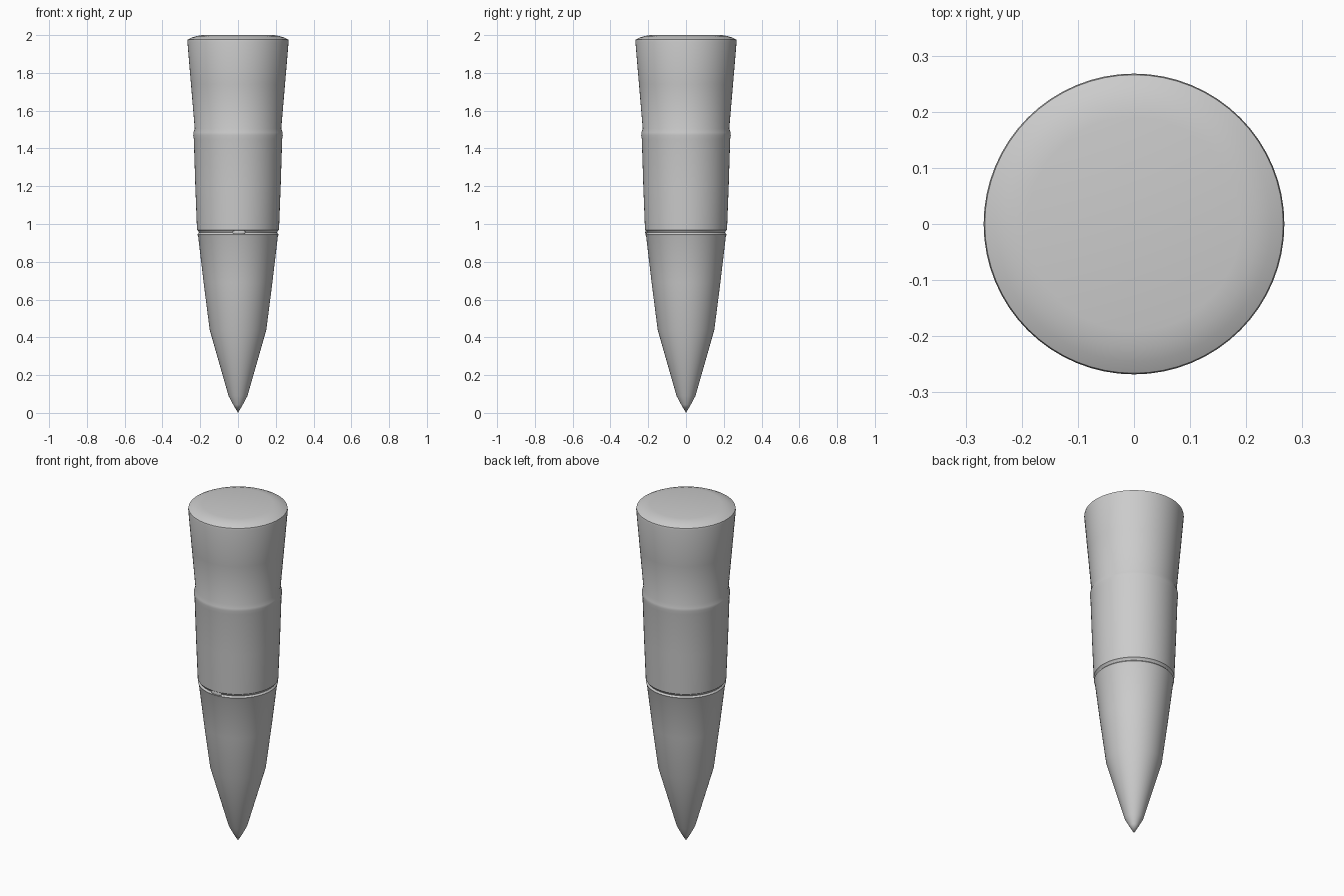
import bpy, bmesh, math

if "Cube" in bpy.data.objects:
    bpy.data.objects.remove(bpy.data.objects["Cube"])

SEGMENTS = 64


def lathe(name, profile):
    """Spin a (radius, z) profile around z; zero radius makes a pole."""
    bm = bmesh.new()
    rings = []
    for r, z in profile:
        if r == 0:
            rings.append([bm.verts.new((0, 0, z))] * SEGMENTS)
        else:
            rings.append([bm.verts.new((r * math.cos(2 * math.pi * i / SEGMENTS),
                                        r * math.sin(2 * math.pi * i / SEGMENTS), z))
                          for i in range(SEGMENTS)])
    for low, high in zip(rings, rings[1:]):
        for i in range(SEGMENTS):
            j = (i + 1) % SEGMENTS
            bm.faces.new(dict.fromkeys((low[i], low[j], high[j], high[i])))
    bmesh.ops.recalc_face_normals(bm, faces=bm.faces)
    mesh = bpy.data.meshes.new(name)
    bm.to_mesh(mesh)
    bm.free()
    obj = bpy.data.objects.new(name, mesh)
    bpy.context.collection.objects.link(obj)
    return obj


def smooth(obj, angle):
    bpy.ops.object.select_all(action='DESELECT')
    obj.select_set(True)
    bpy.context.view_layer.objects.active = obj
    bpy.ops.object.shade_smooth_by_angle(angle=math.radians(angle))


# Pointed stake: tip, lower taper, grooved joint, middle, raised shoulder, head
stake = lathe("stake_body", [
    (0, 0), (0.025, 0.043), (0.05, 0.09), (0.15, 0.44), (0.182, 0.69),
    (0.211, 0.935), (0.215, 0.945), (0.207, 0.954), (0.21, 0.962), (0.217, 0.968),
    (0.226, 1.2), (0.234, 1.45), (0.237, 1.47), (0.236, 1.485), (0.229, 1.505),
    (0.249, 1.74), (0.268, 1.965), (0.266, 1.976), (0.245, 1.987),
    (0.22, 1.995), (0.19, 2.0), (0, 2.0),
])
smooth(stake, 40)

# Small tab bridging the groove at the front
bpy.ops.mesh.primitive_uv_sphere_add(segments=16, ring_count=8, radius=1,
                                     location=(0.005, -0.209, 0.956))
tab = bpy.context.object
tab.name = "groove_tab"
tab.scale = (0.035, 0.007, 0.014)
smooth(tab, 60)
